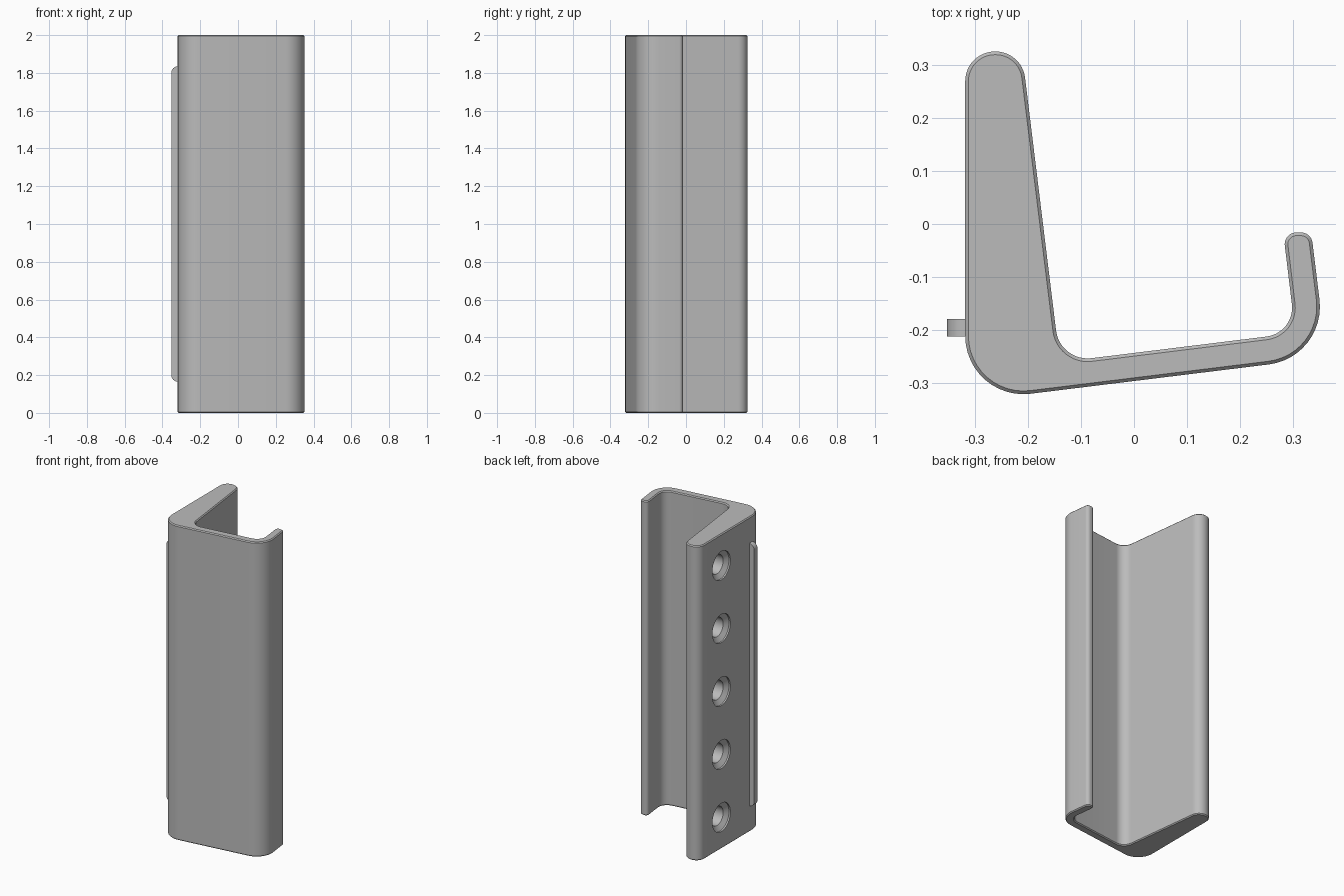
import bpy, bmesh, math
from mathutils import Vector, Matrix

if "Cube" in bpy.data.objects:
    bpy.data.objects.remove(bpy.data.objects["Cube"])

HEIGHT = 2.0
grey = bpy.data.materials.new("plain grey")
grey.use_nodes = True
grey.diffuse_color = (0.5, 0.5, 0.5, 1)
grey.node_tree.nodes["Principled BSDF"].inputs["Base Color"].default_value = grey.diffuse_color


def rounded(corners, steps=12):
    """Outline through (x, y, radius) corners, each replaced by a tangent arc."""
    pts = []
    for i, (x, y, r) in enumerate(corners):
        p = Vector((x, y))
        a = (Vector(corners[i - 1][:2]) - p).normalized()
        b = (Vector(corners[(i + 1) % len(corners)][:2]) - p).normalized()
        if r == 0:
            pts.append(p)
            continue
        half = a.angle(b) / 2
        centre = p + (a + b).normalized() * r / math.sin(half)
        start = p + a * r / math.tan(half) - centre
        end = p + b * r / math.tan(half) - centre
        sweep = -start.angle_signed(end)
        for k in range(steps + 1):
            pts.append(centre + Matrix.Rotation(sweep * k / steps, 2) @ start)
    return pts


def make_object(name, bm):
    bmesh.ops.recalc_face_normals(bm, faces=bm.faces)
    mesh = bpy.data.meshes.new(name)
    bm.to_mesh(mesh)
    bm.free()
    mesh.materials.append(grey)
    obj = bpy.data.objects.new(name, mesh)
    bpy.context.collection.objects.link(obj)
    return obj


def extrude(name, points, offset):
    bm = bmesh.new()
    face = bm.faces.new([bm.verts.new(p) for p in points])
    new = bmesh.ops.extrude_face_region(bm, geom=[face])["geom"]
    bmesh.ops.translate(bm, vec=offset, verts=[g for g in new if isinstance(g, bmesh.types.BMVert)])
    return make_object(name, bm)


def activate(obj):
    bpy.ops.object.select_all(action="DESELECT")
    obj.select_set(True)
    bpy.context.view_layer.objects.active = obj


# Hook body: thick tapered plate, sloping arm and short lip
outline = rounded([
    (-0.319, 0.326, 0.056), (-0.319, -0.336, 0.11),
    (0.364, -0.252, 0.11), (0.335, -0.016, 0.022),
    (0.282, -0.016, 0.022), (0.305, -0.206, 0.055),
    (-0.14, -0.261, 0.06), (-0.212, 0.326, 0.056)])
body = extrude("hook_body", [(p.x, p.y, 0) for p in outline], (0, 0, HEIGHT))

# Narrow chamfer around both ends
bevel = body.modifiers.new("end chamfer", "BEVEL")
bevel.width = 0.006
bevel.segments = 1
bevel.limit_method = "ANGLE"
bevel.angle_limit = math.radians(60)

# Five blind countersunk screw holes in the plate's outer face
bm = bmesh.new()
sections = [(-0.34, 0.09), (-0.309, 0.09), (-0.289, 0.06), (-0.215, 0.06)]
for row in range(5):
    rings = []
    for x, r in sections:
        ring = []
        for k in range(40):
            t = math.tau * k / 40
            ring.append(bm.verts.new((x, 0.1 + r * math.cos(t), 0.2 + 0.4 * row + r * math.sin(t))))
        rings.append(ring)
    bm.faces.new(rings[0])
    bm.faces.new(rings[-1])
    for lo, hi in zip(rings, rings[1:]):
        for k in range(40):
            n = (k + 1) % 40
            bm.faces.new((lo[k], lo[n], hi[n], hi[k]))
cutter = make_object("hole_cutter", bm)
cutter.hide_render = True
cut = body.modifiers.new("screw holes", "BOOLEAN")
cut.operation = "DIFFERENCE"
cut.solver = "EXACT"
cut.object = cutter
activate(body)
for name in [m.name for m in body.modifiers]:
    bpy.ops.object.modifier_apply(modifier=name)
bpy.data.objects.remove(cutter)

# Locating rib with rounded outer corners
rib_side = rounded([(-0.353, 0.165, 0.035), (-0.31, 0.165, 0),
                    (-0.31, 1.835, 0), (-0.353, 1.835, 0.035)])
rib = extrude("locating_rib", [(p.x, -0.213, p.y) for p in rib_side], (0, 0.033, 0))

for obj in (body, rib):
    activate(obj)
    bpy.ops.object.shade_smooth_by_angle(angle=math.radians(30))
